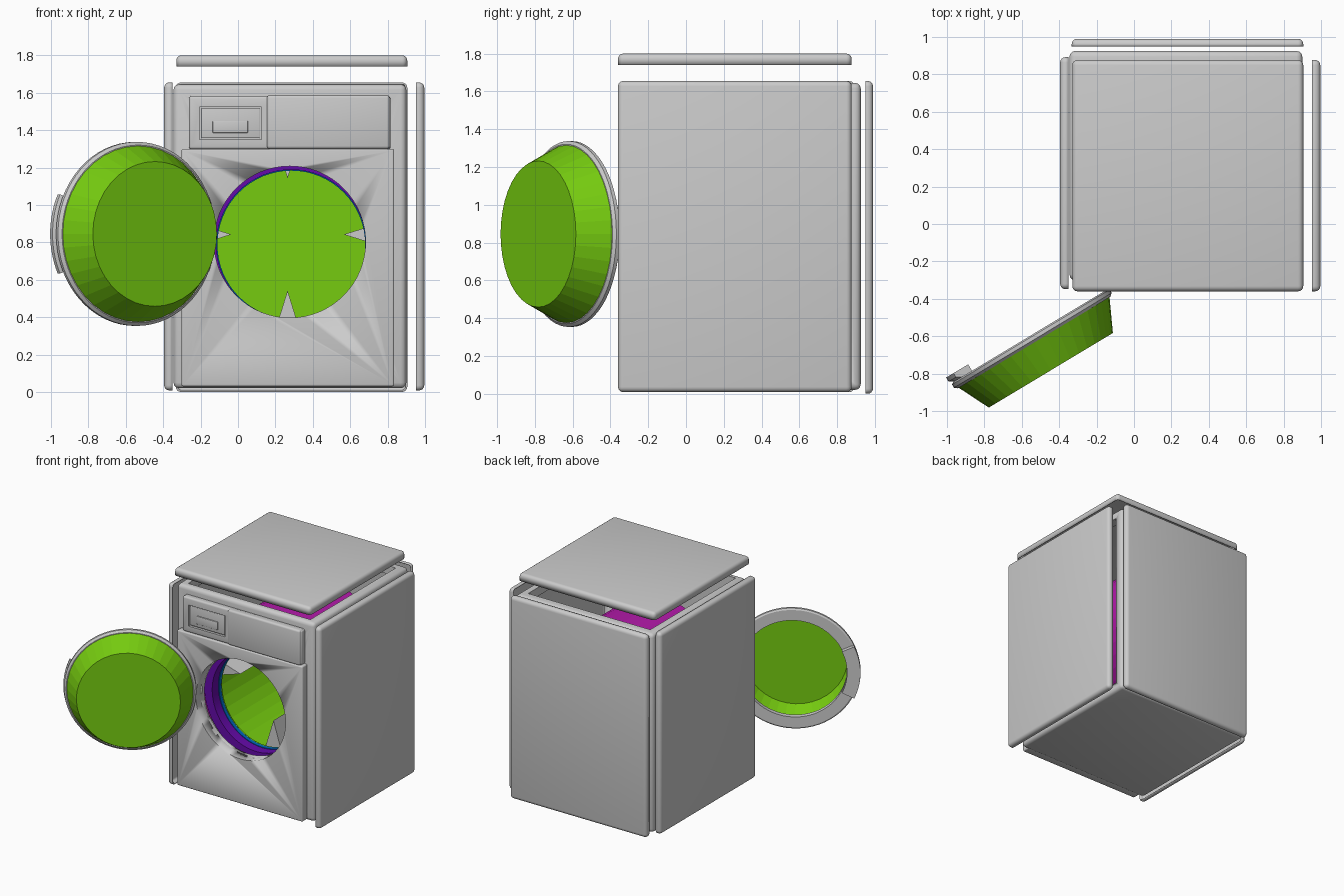
import bpy, bmesh, math
from mathutils import Vector

if "Cube" in bpy.data.objects:
    bpy.data.objects.remove(bpy.data.objects["Cube"])

TAU = 2 * math.pi


def mat(name, rgb):
    m = bpy.data.materials.new(name)
    m.diffuse_color = (*rgb, 1)
    m.use_nodes = True
    m.node_tree.nodes["Principled BSDF"].inputs["Base Color"].default_value = m.diffuse_color
    return m


green = mat("green", (0.18, 0.60, 0.005))
magenta = mat("magenta", (0.45, 0.01, 0.40))
purple = mat("purple", (0.13, 0.003, 0.40))
blue = mat("blue", (0.0, 0.13, 0.50))


def finish(name, bm, material=None, smooth=True):
    bmesh.ops.recalc_face_normals(bm, faces=bm.faces)
    me = bpy.data.meshes.new(name)
    bm.to_mesh(me)
    bm.free()
    ob = bpy.data.objects.new(name, me)
    bpy.context.collection.objects.link(ob)
    if material:
        me.materials.append(material)
    if smooth:
        bpy.ops.object.select_all(action='DESELECT')
        ob.select_set(True)
        bpy.context.view_layer.objects.active = ob
        bpy.ops.object.shade_smooth_by_angle(angle=math.radians(32))
    return ob


def cube(lo, hi):
    bm = bmesh.new()
    bmesh.ops.create_cube(bm, size=1)
    for v in bm.verts:
        v.co = [(a + b) / 2 + c * (b - a) for a, b, c in zip(lo, hi, v.co)]
    return bm


def box(name, lo, hi, bevel=0.0):
    bm = cube(lo, hi)
    if bevel:
        bmesh.ops.bevel(bm, geom=bm.edges[:], offset=bevel, segments=3,
                        profile=0.5, affect='EDGES')
    return finish(name, bm)


def tray(name, lo, hi, outward, radius=0.028):
    """Thin pressed panel: rounded outside, open on the inner side."""
    out = Vector(outward)
    bm = cube(lo, hi)
    bm.normal_update()
    inner = [f for f in bm.faces if f.normal.dot(out) < -0.9]
    rim = set(inner[0].edges)
    bmesh.ops.delete(bm, geom=inner, context='FACES_ONLY')
    bmesh.ops.bevel(bm, geom=[e for e in bm.edges if e not in rim],
                    offset=radius, segments=4, profile=0.5, affect='EDGES')
    ob = finish(name, bm)
    # outer skin keeps its size, thickness grows inwards
    mod = ob.modifiers.new("thickness", 'SOLIDIFY')
    mod.thickness = 0.01
    mod.offset = -1
    centre = (Vector(lo) + Vector(hi)) / 2
    big = max(ob.data.polygons, key=lambda p: p.area)
    if big.normal.dot(out) < 0:
        ob.data.flip_normals()
    return ob


def lathe(name, profile, c, u, w, n=64, a0=0.0, a1=TAU, closed=False,
          material=None, smooth=True):
    """Turn (radius, offset) points about axis w through c; angle 0 is along u."""
    c, u, w = Vector(c), Vector(u).normalized(), Vector(w).normalized()
    v = w.cross(u)
    full = abs(a1 - a0 - TAU) < 1e-4
    bm = bmesh.new()
    rows = []
    for i in range(n if full else n + 1):
        a = a0 + (a1 - a0) * i / n
        d = u * math.cos(a) + v * math.sin(a)
        rows.append([bm.verts.new(c + w * t + d * r) for r, t in profile])
    k = len(profile)
    for i in range(n):
        p, q = rows[i], rows[(i + 1) % len(rows)]
        for j in range(k if closed else k - 1):
            bm.faces.new((p[j], p[(j + 1) % k], q[(j + 1) % k], q[j]))
    if closed and not full:
        bm.faces.new(rows[0])
        bm.faces.new(rows[-1])
    bmesh.ops.remove_doubles(bm, verts=bm.verts, dist=1e-5)
    return finish(name, bm, material, smooth)


def cut(ob, cutter):
    m = ob.modifiers.new("cut", 'BOOLEAN')
    m.object, m.operation, m.solver = cutter, 'DIFFERENCE', 'EXACT'
    bpy.context.view_layer.objects.active = ob
    bpy.ops.object.modifier_apply(modifier=m.name)
    bpy.data.objects.remove(cutter)


X, Y = (1, 0, 0), (0, 1, 0)
HOLE = (0.277, 0, 0.802)


def hole_cutter():
    return lathe("hole_cutter", [(0, -0.6), (0.405, -0.6), (0.405, -0.15), (0, -0.15)],
                 HOLE, X, Y)


# Inner frame: rounded box with open top, sides and back
frame = box("inner_frame", (-0.345, -0.30, 0.02), (0.90, 0.925, 1.645), 0.03)
r = 0.07
cut(frame, box("c1", (-0.345 + r, -0.25, 0.06), (0.90 - r, 0.925 - r, 1.9)))
cut(frame, box("c2", (-0.6, -0.30 + r, 0.09), (1.1, 0.925 - r, 1.645 - r)))
cut(frame, box("c3", (-0.345 + r, 0.5, 0.09), (0.90 - r, 1.1, 1.645 - r)))
cut(frame, hole_cutter())

# Exploded cover panels
tray("left_panel", (-0.395, -0.348, 0.008), (-0.35, 0.892, 1.655), (-1, 0, 0))
tray("right_panel", (0.952, -0.36, 0.008), (0.996, 0.877, 1.655), (1, 0, 0))
tray("back_panel", (-0.333, 0.95, 0.0), (0.905, 0.99, 1.655), (0, 1, 0))
tray("top_panel", (-0.33, -0.36, 1.74), (0.905, 0.877, 1.80), (0, 0, 1))

# Front panel with the door opening
front = box("front_panel", (-0.302, -0.36, 0.03), (0.835, -0.28, 1.30), 0.01)
cut(front, hole_cutter())

# Control strip, recessed display and drawer front
strip = box("control_strip", (-0.262, -0.345, 1.297), (0.815, -0.28, 1.583), 0.015)
cut(strip, box("c4", (-0.205, -0.5, 1.35), (0.125, -0.325, 1.523)))
box("display", (-0.195, -0.335, 1.357), (0.115, -0.32, 1.516), 0.003)
box("display_window", (-0.135, -0.343, 1.385), (0.053, -0.33, 1.45), 0.003)
box("drawer_front", (0.155, -0.36, 1.30), (0.81, -0.30, 1.587), 0.015)

# Tub, seal rings and drum
AXIS = (0.265, 0, 0.842)
MOUTH = (0.285, 0, 0.788)
lathe("tub", [(0, 0.80), (0.56, 0.80), (0.56, -0.09), (0.48, -0.09)], AXIS, X, Y,
      n=40, material=magenta, smooth=False)
for name, y0, y1, ri, m in (("tub_collar", -0.17, -0.09, 0.40, purple),
                            ("door_seal", -0.09, -0.06, 0.395, blue)):
    lathe(name, [(ri, y0), (0.47, y0), (0.47, y1), (ri, y1)], MOUTH, X, Y,
          closed=True, material=m)
lathe("drum", [(0, 0.75), (0.53, 0.75), (0.53, -0.05)], AXIS, X, Y,
      n=40, material=green, smooth=False)
lathe("drum_lip", [(0.398, -0.055), (0.47, -0.055), (0.47, -0.045), (0.398, -0.045)],
      MOUTH, X, Y, closed=True, material=green)

# Wedge paddles around the drum
for i in range(4):
    a = i * TAU / 4
    d, s = Vector((math.cos(a), 0, math.sin(a))), Vector((-math.sin(a), 0, math.cos(a)))
    bm = bmesh.new()
    ends = [[bm.verts.new(Vector(AXIS) + d * rad + s * side + Vector((0, y, 0)))
             for rad, side in ((0.30, 0), (0.525, 0.07), (0.525, -0.07))]
            for y in (0.08, 0.74)]
    bm.faces.new(ends[0])
    bm.faces.new(ends[1])
    for j in range(3):
        k = (j + 1) % 3
        bm.faces.new((ends[0][j], ends[0][k], ends[1][k], ends[1][j]))
    finish("drum_paddle_%d" % (i + 1), bm, smooth=False)

# Open door: ring, bowl and handle, swung about its left edge
DOOR, OUT, NORMAL = (-0.545, -0.615, 0.845), (-0.857, -0.515, 0), (0.515, -0.857, 0)
lathe("door_ring", [(0.395, -0.02), (0.48, -0.02), (0.492, -0.012), (0.492, 0.008),
                    (0.475, 0.022), (0.395, 0.022)], DOOR, OUT, NORMAL, closed=True)
lathe("door_bowl", [(0.47, 0.022), (0.387, 0.195), (0, 0.195)], DOOR, OUT, NORMAL,
      n=40, material=green, smooth=False)
half = math.radians(25)
lathe("door_handle", [(0.40, -0.06), (0.50, -0.06), (0.50, -0.035), (0.47, -0.018),
                      (0.40, -0.018)], DOOR, OUT, NORMAL, n=16, a0=-half, a1=half,
      closed=True)
